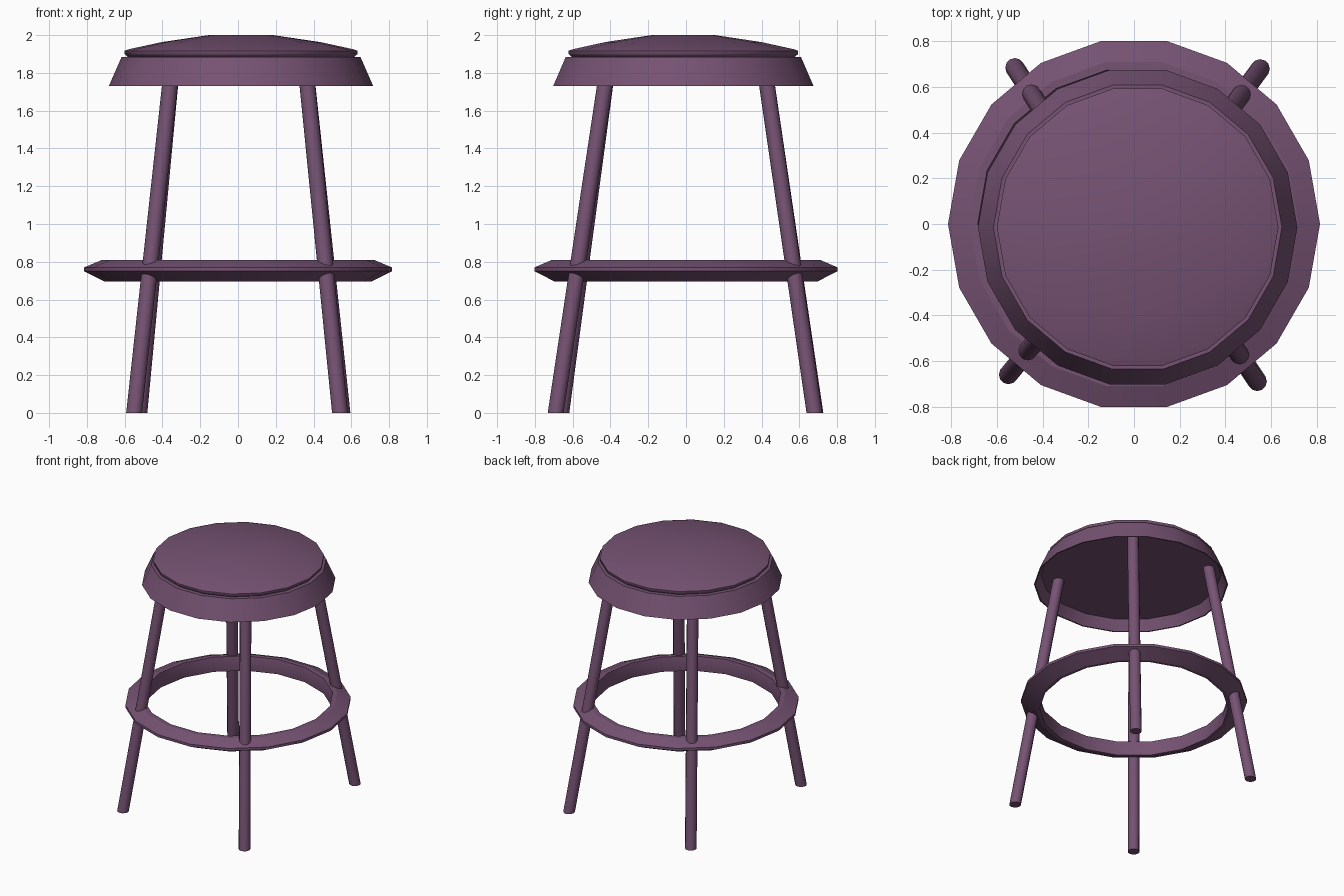
import bpy, bmesh
from math import cos, sin, pi, radians

cube = bpy.data.objects.get("Cube")
if cube:
    bpy.data.objects.remove(cube)

# One painted finish for the whole stool
plum = bpy.data.materials.new("plum_paint")
plum.use_nodes = True
plum.diffuse_color = (0.18, 0.085, 0.17, 1)
plum.node_tree.nodes["Principled BSDF"].inputs["Base Color"].default_value = plum.diffuse_color


def finish(bm, name, smooth):
    bmesh.ops.recalc_face_normals(bm, faces=bm.faces)
    mesh = bpy.data.meshes.new(name)
    bm.to_mesh(mesh)
    bm.free()
    mesh.materials.append(plum)
    obj = bpy.data.objects.new(name, mesh)
    bpy.context.collection.objects.link(obj)
    bpy.ops.object.select_all(action='DESELECT')
    obj.select_set(True)
    bpy.context.view_layer.objects.active = obj
    bpy.ops.object.shade_smooth_by_angle(angle=radians(smooth))
    return obj


def circle(bm, x, y, z, radius, sides):
    return [bm.verts.new((x + radius * cos(2 * pi * i / sides),
                          y + radius * sin(2 * pi * i / sides), z))
            for i in range(sides)]


def bridge(bm, a, b):
    for i in range(len(a)):
        j = (i + 1) % len(a)
        bm.faces.new((a[i], a[j], b[j], b[i]))


def turned(name, profile, centre=(0, 0), closed=False, smooth=22, sides=18):
    """Revolve (radius, z) points; cap the ends or close into a ring."""
    bm = bmesh.new()
    loops = [circle(bm, *centre, z, r, sides) for r, z in profile]
    for a, b in zip(loops, loops[1:]):
        bridge(bm, a, b)
    if closed:
        bridge(bm, loops[-1], loops[0])
    else:
        bm.faces.new(loops[0])
        bm.faces.new(loops[-1])
    return finish(bm, name, smooth)


def leg(name, foot, top):
    bm = bmesh.new()
    low = circle(bm, *foot, 0, 0.042, 12)
    high = circle(bm, *top, 1.83, 0.042, 12)
    bridge(bm, low, high)
    bm.faces.new(low)
    bm.faces.new(high)
    return finish(bm, name, 40)


seat_centre = (0.016, -0.014)

# Flared seat pan, hollow underneath
turned("seat_pan", [(0.65, 1.81), (0.69, 1.73), (0.70, 1.73), (0.632, 1.885)], seat_centre)

# Domed cushion with a rounded rim
turned("seat_cushion", [(0.60, 1.885), (0.617, 1.90), (0.617, 1.917), (0.595, 1.925),
                        (0.42, 1.963), (0.17, 2.0)], seat_centre, smooth=60)

# Foot ring with a bevelled outer edge
turned("foot_ring", [(0.68, 0.695), (0.705, 0.695), (0.815, 0.75), (0.815, 0.77),
                     (0.72, 0.81), (0.685, 0.81), (0.675, 0.755)], closed=True)

# Four splayed legs, slightly uneven at the feet
leg("front_left_leg", (0.54, -0.69), (0.358, -0.415))
leg("front_right_leg", (-0.55, -0.66), (-0.35, -0.415))
leg("back_left_leg", (0.553, 0.68), (0.358, 0.415))
leg("back_right_leg", (-0.522, 0.685), (-0.35, 0.415))
